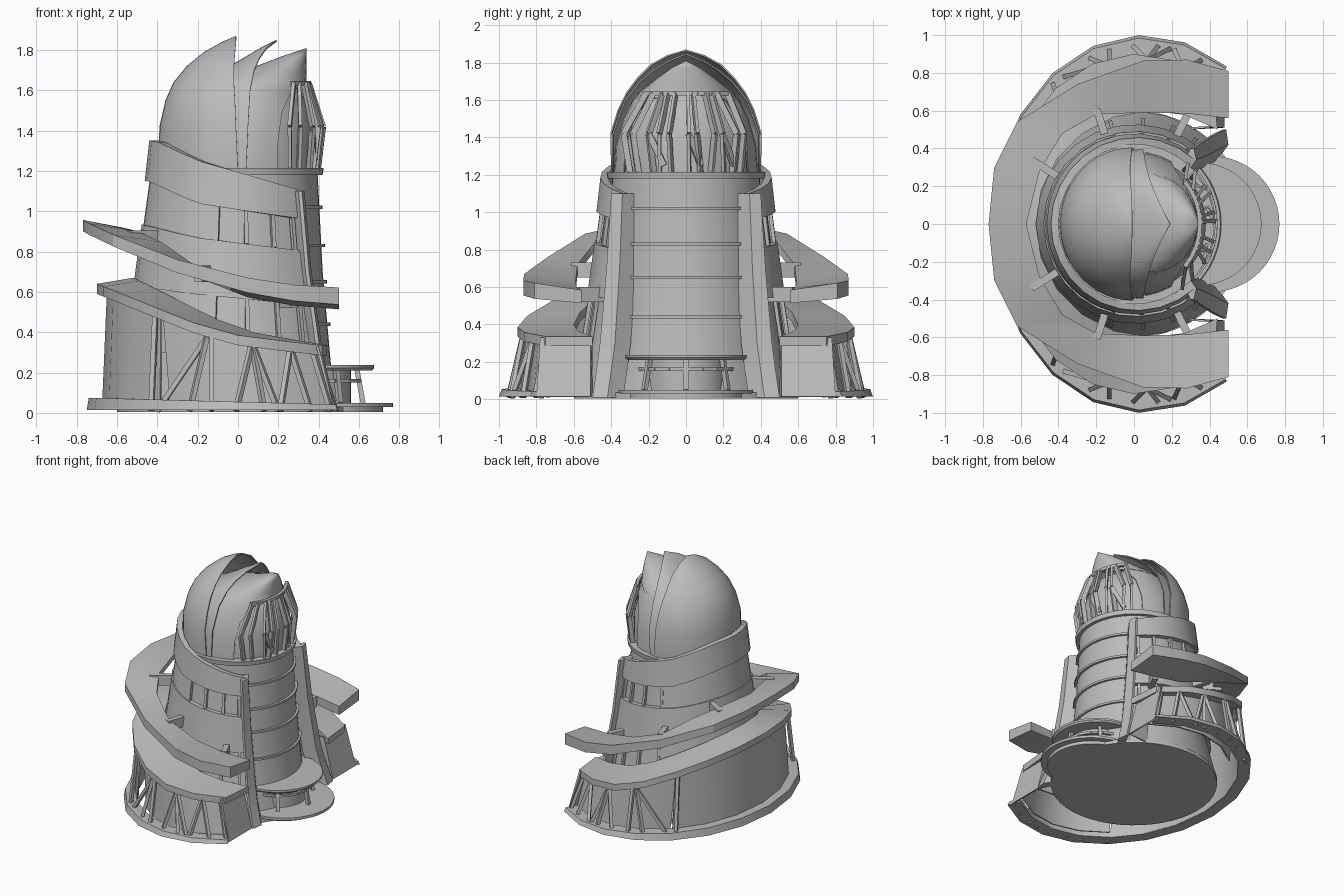
import bpy, bmesh, math, random
from mathutils import Vector, Matrix

if "Cube" in bpy.data.objects:
    bpy.data.objects.remove(bpy.data.objects["Cube"])

random.seed(4)
grey = bpy.data.materials.new("plain_grey")
grey.use_nodes = True
grey.diffuse_color = (0.5, 0.5, 0.5, 1)
grey.node_tree.nodes["Principled BSDF"].inputs["Base Color"].default_value = (0.5, 0.5, 0.5, 1)


def finish(name, bm, angle=30):
    bmesh.ops.remove_doubles(bm, verts=bm.verts, dist=0.0005)
    bmesh.ops.recalc_face_normals(bm, faces=bm.faces)
    for f in bm.faces:
        f.smooth = True
    for e in bm.edges:
        e.smooth = e.calc_face_angle(9) < math.radians(angle)
    me = bpy.data.meshes.new(name)
    bm.to_mesh(me)
    bm.free()
    me.materials.append(grey)
    ob = bpy.data.objects.new(name, me)
    bpy.context.scene.collection.objects.link(ob)
    return ob


def loft(name, rows, wrap=True, cap=True, thick=0):
    """Skin a list of equal-length point rows."""
    bm = bmesh.new()
    vs = [[bm.verts.new(p) for p in row] for row in rows]
    n = len(rows[0])
    for a, b in zip(vs, vs[1:]):
        for i in range(n if wrap else n - 1):
            j = (i + 1) % n
            bm.faces.new((a[i], a[j], b[j], b[i]))
    if cap:
        bm.faces.new(vs[0])
        bm.faces.new(vs[-1])
    ob = finish(name, bm)
    if thick:
        mod = ob.modifiers.new("thickness", 'SOLIDIFY')
        mod.thickness = thick
    return ob


def lathe(name, profile, cx=0, sides=48):
    rows = [[(cx + r * math.cos(k * math.tau / sides), r * math.sin(k * math.tau / sides), z)
             for k in range(sides)] for r, z in profile]
    return loft(name, rows)


def beams(name, pairs, w, d=None):
    bm = bmesh.new()
    for p, q in pairs:
        p, q = Vector(p), Vector(q)
        v = q - p
        m = (Matrix.Translation((p + q) / 2) @ v.to_track_quat('Z', 'Y').to_matrix().to_4x4()
             @ Matrix.Diagonal((w, d or w, v.length, 1)))
        bmesh.ops.create_cube(bm, size=1, matrix=m)
    return finish(name, bm)


def interp(x, pts):
    for (a, u), (b, v) in zip(pts, pts[1:]):
        if x <= b:
            return u + (v - u) * max(0, (x - a) / (b - a))
    return pts[-1][1]


def polar(r, deg, z, cx=0, ry=None):
    t = math.radians(deg)
    return (cx + r * math.cos(t), (ry or r) * math.sin(t), z)


def sweep(a, n):
    return [a + (360 - 2 * a) * i / n for i in range(n + 1)]


# Tower core, front bay rings and floor
lathe("tower_core", [(0.5, 0.02), (0.46, 0.25), (0.42, 0.7), (0.395, 1.19)])
lathe("floor_disc", [(0.6, 0.005), (0.6, 0.035)])
lathe("top_ring", [(0.42, 1.18), (0.425, 1.215)])
for z, r in ((1.02, 0.42), (0.83, 0.432), (0.65, 0.442), (0.44, 0.458)):
    lathe("bay_ring", [(r, z - 0.008), (r, z + 0.008)])


def tower_r(z):
    return interp(z, [(0, 0.64), (0.3, 0.57), (0.6, 0.523), (0.94, 0.477), (1.35, 0.43)])


# Spiral shells around the tower: height falls from back to front
COLLAR_TOP = [(-0.43, 1.35), (-0.2, 1.25), (0, 1.195), (0.32, 1.1)]
COLLAR_LOW = [(-0.44, 1.15), (-0.2, 1.04), (0.05, 1.0), (0.32, 0.96)]
SHELL_TOP = [(-0.48, 0.94), (-0.2, 0.87), (0.33, 0.8)]
SHELL_LOW = [(-0.52, 0.64), (-0.2, 0.59), (0.36, 0.53)]
FOOT = [(-1, 0.3), (1, 0.3)]


def spiral_z(deg, table):
    return interp(0.46 * math.cos(math.radians(deg)), table)


def band(name, low, high, out, thick, start=46):
    rows = []
    for t in sweep(start, 20):
        a, b = spiral_z(t, low), spiral_z(t, high)
        ra, rb = tower_r(a) + out, tower_r(b) + out
        rows.append([polar(ra, t, a), polar(rb, t, b),
                     polar(rb - thick, t, b), polar(ra - thick, t, a)])
    loft(name, rows)


band("collar_band", COLLAR_LOW, COLLAR_TOP, 0.01, 0.04)
band("body_shell", SHELL_LOW, SHELL_TOP, 0, 0.04)
band("back_panel", FOOT, COLLAR_LOW, -0.014, 0.03, 104)
loft("window_wall", [[polar(tower_r(z) - 0.035, t, z) for z in (0.02, 0.3, 0.6, 0.94, 1.1)]
                     for t in sweep(47, 20)], wrap=False, cap=False)
mullions = []
for t in (54, 68, 85, 103):
    for a in (t, -t):
        for low, high in ((SHELL_TOP, COLLAR_LOW), (FOOT, SHELL_LOW)):
            mullions.append([polar(tower_r(z) - 0.018, a, z)
                             for z in (spiral_z(t, low), spiral_z(t, high))])
beams("window_mullions", mullions, 0.02)

# Flared thin fins beside the bay
for s in (1, -1):
    rows = []
    for z, x, yi, yo in ((0.01, 0.5, 0.42, 0.5), (0.15, 0.455, 0.4, 0.48), (0.3, 0.42, 0.38, 0.46),
                         (0.7, 0.365, 0.355, 0.425), (1.1, 0.33, 0.34, 0.4)):
        rows.append([(x, s * yi, z), (x - 0.012, s * yo, z), (x - 0.03, s * yo, z),
                     (x - 0.09, s * (yi - 0.05), z), (x - 0.06, s * (yi - 0.085), z)])
    loft("bay_fin", rows)

# Porch
lathe("porch_step", [(0.36, 0.03), (0.36, 0.05)], 0.41)
lathe("porch_base", [(0.32, 0.005), (0.32, 0.03)], 0.4)
lathe("porch_canopy", [(0.315, 0.21), (0.325, 0.222), (0.325, 0.237)], 0.35)
lathe("porch_drum", [(0.22, 0.04), (0.22, 0.21)], 0.34)
beams("porch_posts", [(polar(0.27, a, 0.05, 0.35), polar(0.24, a, 0.215, 0.35))
                      for a in (-85, -55, 0, 55, 85)], 0.025)
beams("porch_rail", [(polar(0.25, a, 0.16, 0.35), polar(0.25, a + 20, 0.16, 0.35))
                     for a in range(-80, 80, 20)], 0.018)

# Lower wing: sloped roof, wall (recessed behind the truss), base ring
ROOF = [(-0.7, 0.64), (-0.45, 0.54), (-0.25, 0.455), (0, 0.385), (0.4, 0.335)]
roof, front_walls, back_wall, ring = [], ([], []), [], []
for t in sweep(56.5, 14):
    o = polar(0.72, t, 0, 0.02, 0.9)
    i = polar(0.62, t, 0, 0.1, 0.6)
    z = interp(o[0], ROOF)
    zi = z + 0.03 * max(0, math.sin(math.radians(t - 57) * 0.73))
    roof.append([(o[0], o[1], z - 0.05), (o[0], o[1], z),
                 (i[0], i[1], zi), (i[0], i[1], zi - 0.05)])
    top = interp(o[0], [(-0.7, 0.075), (0.4, 0.042)])
    ring.append([polar(0.8, t, 0.015, 0.05, 1), polar(0.79, t, top, 0.05, 0.985),
                 polar(0.72, t, top, 0.05, 0.89), polar(0.72, t, 0.015, 0.05, 0.89)])
    if abs(t - 180) < 56:
        back_wall.append([polar(0.725, t, 0.02, 0.05, 0.91),
                          polar(0.67, t, z - 0.03, 0.02, 0.85)])
    if abs(t - 180) > 44:
        front_walls[t > 180].append([polar(0.69, t, 0.02, 0.08, 0.85),
                                     polar(0.67, t, z - 0.03, 0.03, 0.82)])
loft("wing_roof", roof)
loft("wing_back_wall", back_wall, wrap=False, cap=False, thick=0.01)
loft("wing_base_ring", ring)

# Wing end faces and truss
truss = []
for s in (1, -1):
    loft("wing_front_wall", front_walls[s < 0], wrap=False, cap=False, thick=0.01)
    inner = [(0.48, s * 0.51, 0.015), (0.4, s * 0.51, 0.33)]
    loft("wing_end_face", [[(0.48, s * 0.8, 0.015), (0.4, s * 0.78, 0.33)], inner,
                           [(0.3, s * 0.5, 0.015), (0.3, s * 0.5, 0.33)]],
         wrap=False, cap=False, thick=0.012)
    for xb, xt in ((-0.43, -0.41), (-0.4, -0.14), (-0.24, -0.15), (-0.13, -0.13), (-0.01, 0.07),
                   (0.2, 0.07), (0.13, 0.07), (0.21, 0.26), (0.36, 0.26), (0.46, 0.37)):
        tb = math.degrees(math.acos((xb - 0.05) / 0.77))
        tt = math.degrees(math.acos((xt - 0.02) / 0.7))
        truss.append((polar(0.77, s * tb, 0.01, 0.05, 0.95),
                      polar(0.7, s * tt, interp(xt, ROOF) - 0.03, 0.02, 0.87)))
beams("wing_truss", truss, 0.024)

# Upper wing: floating sloped walkway, with brackets to the tower
# columns: outer x, outer y, inner x, inner y, top height
half = [(0.5, 0.81, 0.5, 0.56, 0.622), (0.28, 0.87, 0.28, 0.585, 0.635),
        (0.05, 0.865, 0.05, 0.59, 0.67), (-0.3, 0.74, -0.2, 0.58, 0.76),
        (-0.62, 0.54, -0.38, 0.48, 0.885), (-0.74, 0.3, -0.5, 0.28, 0.94),
        (-0.77, 0, -0.57, 0, 0.957)]
path = half + [(a, -b, c, -d, z) for a, b, c, d, z in half[-2::-1]]
rows = []
for a, b, c, d, z in path:
    th = interp(a, [(-0.77, 0.055), (0.49, 0.085)])
    zi = z - 0.038
    rows.append([(a, b, z - th), (a, b, z), (c, d, zi), (c, d, zi - th + 0.015)])
loft("upper_wing", rows)
arms = []
for s in (1, -1):
    for a, z in ((64, 0.56), (108, 0.69), (148, 0.865)):
        arms.append((polar(0.46, s * a, z), polar(0.64, s * a, z)))
beams("wing_brackets", arms, 0.04, 0.08)


# Dome petals: each level is height, centre x, x radius, y radius, opening half angle
def petal(name, levels):
    rows = []
    for z, cx, rx, ry, a in levels:
        rows.append([polar(rx, 180 - a + 2 * a * k / 24, z, cx, ry) for k in range(25)])
    loft(name, rows, wrap=False, cap=False, thick=0.008)


petal("back_petal", [(1.2, 0, 0.395, 0.4, 90), (1.42, -0.01, 0.38, 0.405, 90),
                     (1.55, -0.015, 0.345, 0.365, 90), (1.64, -0.02, 0.3, 0.32, 90),
                     (1.72, -0.02, 0.235, 0.26, 90), (1.79, -0.015, 0.155, 0.19, 90),
                     (1.84, -0.01, 0.07, 0.1, 90), (1.87, -0.01, 0, 0, 90)])
petal("middle_petal", [(1.2, 0.04, 0.4, 0.395, 90), (1.42, 0.05, 0.4, 0.395, 90),
                       (1.6, 0.06, 0.32, 0.33, 90), (1.7, 0.08, 0.16, 0.25, 90),
                       (1.76, 0.105, 0.08, 0.18, 90), (1.81, 0.14, 0.03, 0.1, 90),
                       (1.85, 0.19, 0, 0, 90)])
petal("front_petal", [(1.2, 0, 0.39, 0.385, 120), (1.36, 0.015, 0.37, 0.375, 120),
                      (1.5, 0.04, 0.34, 0.335, 122), (1.6, 0.07, 0.3, 0.285, 132),
                      (1.64, 0.08, 0.26, 0.255, 180), (1.68, 0.16, 0.18, 0.2, 180),
                      (1.72, 0.215, 0.125, 0.15, 180), (1.77, 0.28, 0.06, 0.08, 180),
                      (1.81, 0.34, 0, 0, 180)])
lathe("dome_lining", [(0.355, 1.2), (0.355, 1.4), (0.325, 1.52), (0.28, 1.6), (0.23, 1.64)], 0.025)

# Twisted lattice in the dome opening
bars = []
for k in range(-5, 6):
    low, mid, top = (k * f + random.uniform(-3, 3) for f in (9.5, 10, 7.4))
    p, q, r = polar(0.395, low, 1.21), polar(0.42, mid, 1.42), polar(0.35, top, 1.635)
    bars += [(p, q), (q, r)]
    if k % 3 == 0:
        bars.append((polar(0.4, low + 9, 1.25), q))
beams("dome_lattice", bars, 0.018, 0.032)
beams("lattice_lintel", [(polar(0.35, a, 1.635), polar(0.35, a + 10, 1.635))
                         for a in range(-40, 40, 10)], 0.022)
